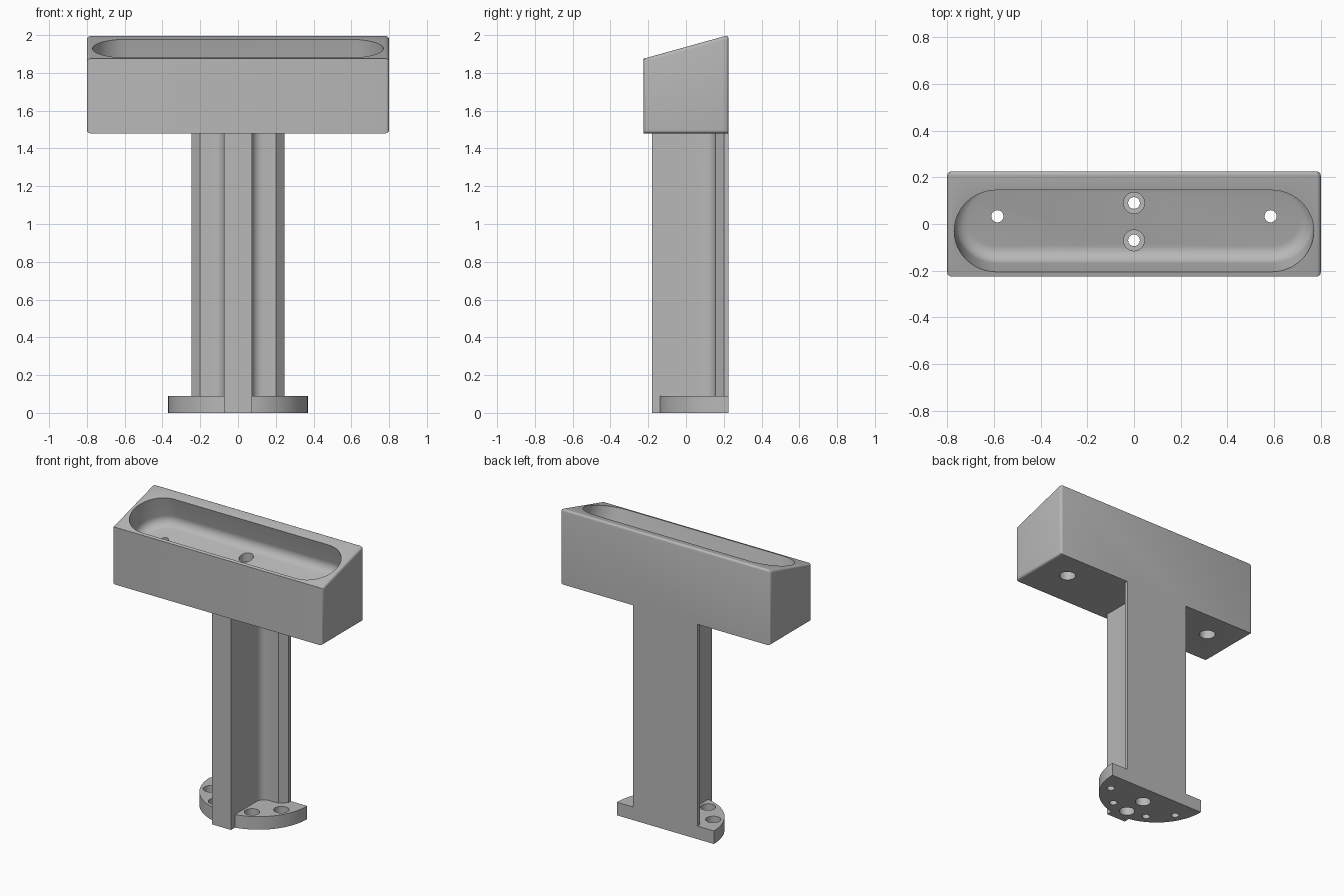
import bpy, bmesh
from math import sin, cos, pi, atan2, radians
from mathutils import Matrix

if "Cube" in bpy.data.objects:
    bpy.data.objects.remove(bpy.data.objects["Cube"])

GREY = (0.48, 0.48, 0.48, 1)
mat = bpy.data.materials.new("warm_grey_metal")
mat.use_nodes = True
mat.diffuse_color = GREY
mat.node_tree.nodes["Principled BSDF"].inputs["Base Color"].default_value = GREY

BACK, FRONT = 0.225, -0.225
RIM_FRONT, RIM_BACK, TANK_BOTTOM = 1.875, 2.0, 1.48
SLOPE = (RIM_BACK - RIM_FRONT) / (BACK - FRONT)
TILT = atan2(RIM_BACK - RIM_FRONT, BACK - FRONT)
BASIN_DEPTH = 0.2


def rim_z(y):
    return RIM_FRONT + SLOPE * (y - FRONT)


def floor_z(y):
    return rim_z(y) - BASIN_DEPTH / cos(TILT)


def finish(bm, name):
    bmesh.ops.recalc_face_normals(bm, faces=bm.faces)
    mesh = bpy.data.meshes.new(name)
    bm.to_mesh(mesh)
    bm.free()
    mesh.materials.append(mat)
    obj = bpy.data.objects.new(name, mesh)
    bpy.context.collection.objects.link(obj)
    return obj


def loft(rings):
    """Closed solid skinned through matching rings of points."""
    bm = bmesh.new()
    loops = [[bm.verts.new(p) for p in ring] for ring in rings]
    n = len(loops[0])
    for a, b in zip(loops, loops[1:]):
        for i in range(n):
            j = (i + 1) % n
            bm.faces.new((a[i], a[j], b[j], b[i]))
    bm.faces.new(loops[0])
    bm.faces.new(loops[-1])
    return bm


def prism(name, outline, z0, z1):
    return finish(loft([[(x, y, z) for x, y in outline] for z in (z0, z1)]), name)


def combine(target, other, operation):
    mod = target.modifiers.new(operation, "BOOLEAN")
    mod.operation, mod.solver, mod.object = operation, "EXACT", other
    bpy.context.view_layer.objects.active = target
    bpy.ops.object.modifier_apply(modifier=mod.name)
    bpy.data.objects.remove(other)


def drill(target, x, y, r, z0, z1):
    circle = [(x + r * cos(2 * pi * i / 32), y + r * sin(2 * pi * i / 32)) for i in range(32)]
    combine(target, prism("drill", circle, z0, z1), "DIFFERENCE")


# Tank: sloped box with rounded ends and rounded back top edge
side = [(FRONT, TANK_BOTTOM), (BACK, TANK_BOTTOM), (BACK, RIM_BACK), (FRONT, RIM_FRONT)]
bm = loft([[(x, y, z) for y, z in side] for x in (-0.8, 0.8)])
rounded = [e for e in bm.edges
           if abs(e.verts[0].co.x - e.verts[1].co.x) < 0.01
           or all(v.co.z > 1.95 for v in e.verts)]
bmesh.ops.bevel(bm, geom=rounded, offset=0.018, segments=4, profile=0.5, affect="EDGES")
fountain = finish(bm, "fountain_body")

# Basin: stadium pocket sunk square to the sloped rim, with a filleted floor
def stadium(inset, z, length=0.77, half=0.1816, steps=24):
    r, c = half - inset, length - half
    pts = []
    for s, start in ((1, -pi / 2), (-1, pi / 2)):
        for i in range(steps + 1):
            a = start + pi * i / steps
            pts.append((s * c + r * cos(a), r * sin(a), z))
    return pts


FILLET = 0.06
rings = [stadium(0, 0.12)]
for i in range(9):
    a = pi / 2 * i / 8
    rings.append(stadium(FILLET * (1 - cos(a)), -BASIN_DEPTH + FILLET * (1 - sin(a))))
bm = loft(rings)
BASIN_Y = -0.03
bm.transform(Matrix.Translation((0, BASIN_Y, rim_z(BASIN_Y))) @ Matrix.Rotation(TILT, 4, "X"))
combine(fountain, finish(bm, "basin_cutter"), "DIFFERENCE")

# Post: T section with filleted inner corners and chamfered flange
WEB, FLANGE_Y, R = 0.073, 0.155, 0.055
half = [(WEB, -0.18)]
for i in range(9):
    a = pi / 2 * i / 8
    half.append((WEB + R * (1 - cos(a)), FLANGE_Y - R * (1 - sin(a))))
half += [(0.2, FLANGE_Y), (0.245, 0.2), (0.245, BACK)]
outline = half + [(-x, y) for x, y in reversed(half)]
post = prism("post", outline, 0, TANK_BOTTOM + 0.03)

# Base: half-round foot plate
BASE_R, BASE_H = 0.37, 0.09
foot = [(BASE_R * cos(pi + pi * i / 48), BACK + BASE_R * sin(pi + pi * i / 48)) for i in range(49)]
combine(post, prism("foot_plate", foot, 0, BASE_H), "UNION")
combine(fountain, post, "UNION")

# Counterbored bolt holes in the foot
for sx in (-1, 1):
    for angle in (27, 63):
        x = sx * 0.302 * cos(radians(angle))
        y = BACK - 0.302 * sin(radians(angle))
        drill(fountain, x, y, 0.025, -0.1, 0.2)
        drill(fountain, x, y, 0.048, 0.04, 0.2)

# Drain and supply channels running down the post
for y in (0.09, -0.07):
    drill(fountain, 0, y, 0.025, -0.1, 1.85)
    drill(fountain, 0, y, 0.045, floor_z(y) - 0.05, 1.85)
    drill(fountain, 0, y, 0.05, -0.1, 0.1)

# Fixing holes under each end of the tank
for x in (-0.585, 0.585):
    drill(fountain, x, 0.033, 0.026, 1.4, 1.85)
    drill(fountain, x, 0.033, 0.052, 1.4, 1.6)

# Shading
bpy.ops.object.select_all(action="DESELECT")
fountain.select_set(True)
bpy.context.view_layer.objects.active = fountain
bpy.ops.object.shade_smooth_by_angle(angle=radians(30))
